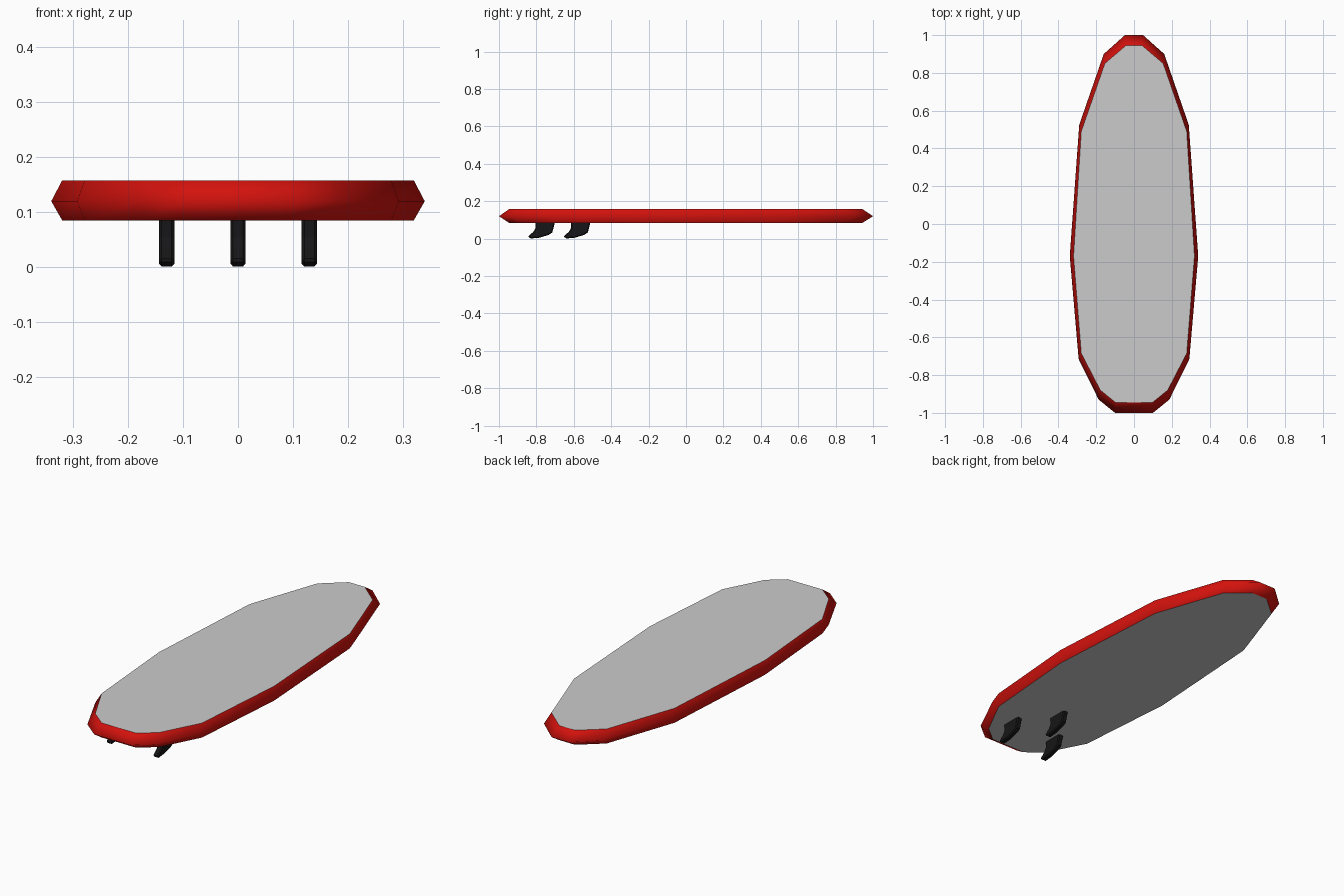
import bpy, bmesh

if "Cube" in bpy.data.objects:
    bpy.data.objects.remove(bpy.data.objects["Cube"])

def material(name, color):
    m = bpy.data.materials.new(name)
    m.diffuse_color = color
    m.use_nodes = True
    m.node_tree.nodes["Principled BSDF"].inputs["Base Color"].default_value = m.diffuse_color
    return m

red = material("red_rail", (0.65, 0.006, 0.004, 1))
black = material("black_fin", (0.008, 0.008, 0.009, 1))

def make(name, verts, faces, mat=None, smooth=False):
    me = bpy.data.meshes.new(name)
    me.from_pydata(verts, [], faces)
    bm = bmesh.new()
    bm.from_mesh(me)
    bmesh.ops.recalc_face_normals(bm, faces=bm.faces)
    for f in bm.faces:
        f.smooth = smooth
    bm.to_mesh(me)
    bm.free()
    ob = bpy.data.objects.new(name, me)
    bpy.context.collection.objects.link(ob)
    if mat:
        me.materials.append(mat)
    return ob

# Half outlines, tail to nose: widest line of the rail and edge of the deck
OUTER = [(0.10, -1.0), (0.187, -0.93), (0.293, -0.715), (0.34, -0.17),
         (0.29, 0.525), (0.16, 0.90), (0.048, 1.0)]
INNER = [(0.096, -0.946), (0.178, -0.88), (0.279, -0.685), (0.32, -0.17),
         (0.279, 0.49), (0.154, 0.85), (0.044, 0.944)]
BOTTOM, MIDDLE, TOP = 0.085, 0.12, 0.158

def ring(half, z):
    return [(x, y, z) for x, y in half] + [(-x, y, z) for x, y in reversed(half)]

low, mid, high = ring(INNER, BOTTOM), ring(OUTER, MIDDLE), ring(INNER, TOP)
n = len(low)

# Red rail around the edge
rail_faces = [(k * n + i, k * n + (i + 1) % n, (k + 1) * n + (i + 1) % n, (k + 1) * n + i)
              for k in range(2) for i in range(n)]
make("rail", low + mid + high, rail_faces, red, True)

# Grey deck and underside
make("deck", high, [tuple(range(n))])
make("underside", low, [tuple(reversed(range(n)))])
for v in bpy.data.objects["underside"].data.polygons:
    if v.normal.z > 0:
        bpy.data.objects["underside"].data.flip_normals()
for v in bpy.data.objects["deck"].data.polygons:
    if v.normal.z < 0:
        bpy.data.objects["deck"].data.flip_normals()

# Swept fins: side profile extruded across x, with bevelled edges
PROFILE = [(0.07, 0.09), (0.055, 0.033), (0.035, 0.02), (-0.015, 0.005), (-0.06, 0.001),
           (-0.075, 0.012), (-0.047, 0.036), (-0.035, 0.055), (-0.035, 0.09)]

def fin(name, x, y, half=0.014):
    m = len(PROFILE)
    verts = [(x + s * half, y + py, pz) for s in (-1, 1) for py, pz in PROFILE]
    faces = [tuple(range(m)), tuple(range(m, 2 * m))]
    faces += [(i, (i + 1) % m, m + (i + 1) % m, m + i) for i in range(m)]
    ob = make(name, verts, faces, black)
    bev = ob.modifiers.new("bevel", 'BEVEL')
    bev.width = 0.005
    bev.segments = 1
    bev.limit_method = 'ANGLE'
    bev.angle_limit = 1.0

fin("centre_fin", 0, -0.58)
for side, label in ((-1, "left"), (1, "right")):
    fin(label + "_fin", side * 0.13, -0.77)
